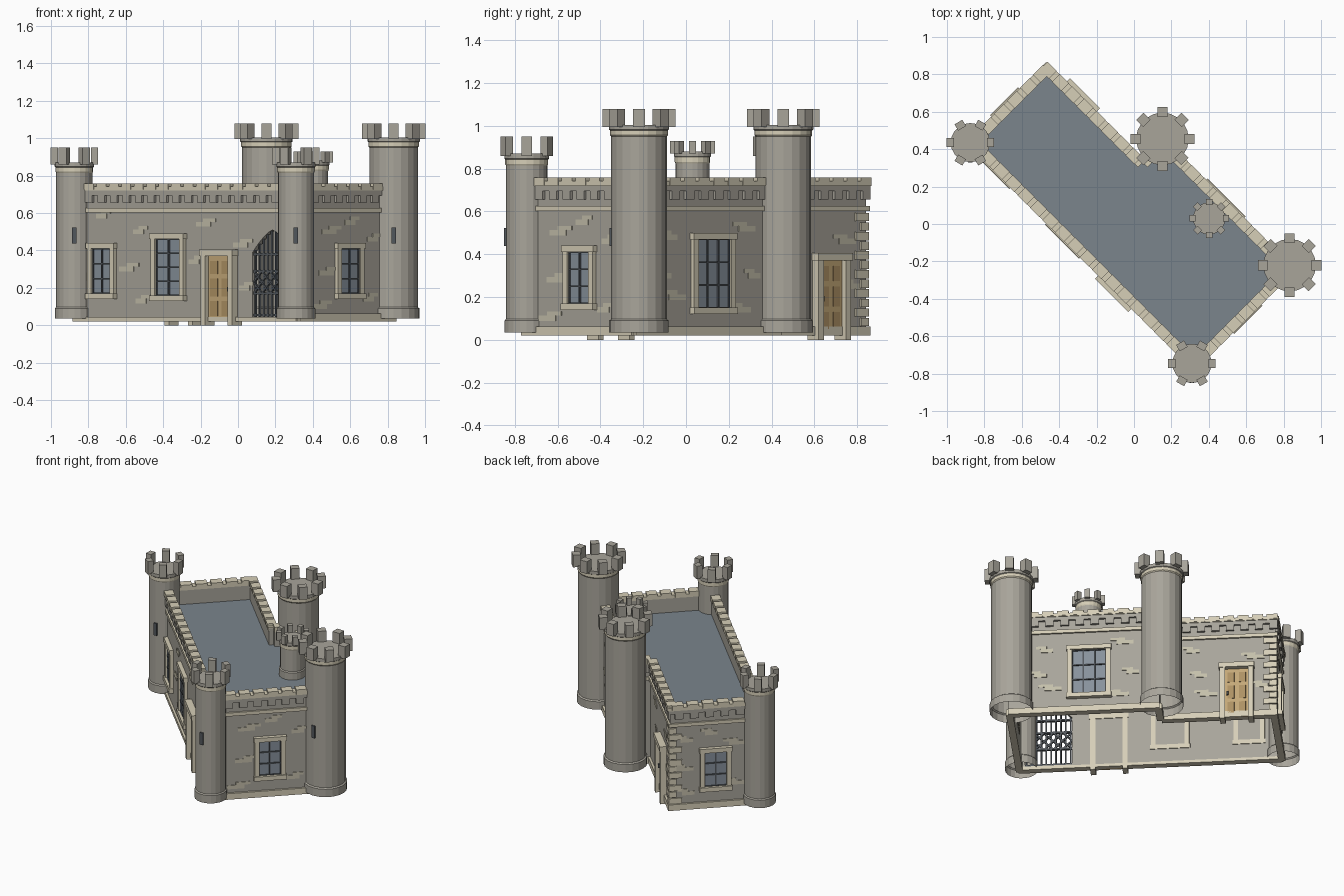
import bpy, bmesh, math
from mathutils import Matrix, Vector

cube = bpy.data.objects.get("Cube")
if cube:
    bpy.data.objects.remove(cube)


def material(name, *srgb):
    lin = [c / 12.92 if c <= 0.04 else ((c + 0.055) / 1.055) ** 2.4 for c in srgb] + [1]
    m = bpy.data.materials.new(name)
    m.use_nodes = True
    m.diffuse_color = lin
    m.node_tree.nodes["Principled BSDF"].inputs["Base Color"].default_value = lin
    return m


STONE = material("grey stone", 0.66, 0.645, 0.605)
TRIM = material("cream trim", 0.84, 0.81, 0.72)
PATCH = material("light stone", 0.77, 0.75, 0.67)
SLATE = material("slate roof", 0.48, 0.52, 0.55)
GLASS = material("window glass", 0.53, 0.57, 0.61)
IRON = material("dark iron", 0.32, 0.34, 0.36)
WOOD = material("oak door", 0.77, 0.66, 0.47)
PANEL = material("door panel", 0.68, 0.57, 0.39)

# Each part collects its geometry in one mesh
parts = {}


def part(name, mat):
    if name not in parts:
        parts[name] = (bmesh.new(), mat)
    return parts[name][0]


TURN = Matrix.Rotation(math.radians(-45), 3, "Z")
LEFT, RIGHT, FRONT, BACK, SIDE, STEP = -0.925, 0.765, -0.31, 0.42, 0.265, -0.2

# Wall planes: along the wall, out of the wall, up
PLANES = {
    "front": lambda s, d, z: TURN @ Vector((s, FRONT - d, z)),
    "right": lambda s, d, z: TURN @ Vector((RIGHT + d, s, z)),
    "back": lambda s, d, z: TURN @ Vector((s, BACK + d, z)),
    "back_side": lambda s, d, z: TURN @ Vector((s, SIDE + d, z)),
    "left": lambda s, d, z: TURN @ Vector((LEFT - d, s, z)),
    "step": lambda s, d, z: TURN @ Vector((STEP - d, s, z)),
}


def prism(bm, wall, outline, d0, d1):
    P = PLANES[wall]
    a = [bm.verts.new(P(s, d0, z)) for s, z in outline]
    b = [bm.verts.new(P(s, d1, z)) for s, z in outline]
    n = len(a)
    faces = [bm.faces.new(a), bm.faces.new(b[::-1])]
    for i in range(n):
        j = (i + 1) % n
        faces.append(bm.faces.new((a[j], a[i], b[i], b[j])))
    bmesh.ops.recalc_face_normals(bm, faces=faces)


def box(bm, wall, s0, s1, d0, d1, z0, z1):
    prism(bm, wall, [(s0, z0), (s1, z0), (s1, z1), (s0, z1)], d0, d1)


def strip(bm, wall, p, q, w, d0, d1):
    p, q = Vector(p), Vector(q)
    t = (q - p).normalized() * w / 2
    n = Vector((-t.y, t.x))
    prism(bm, wall, [p - n, q - n, q + n, p + n], d0, d1)


def lathe(bm, centre, profile, sides):
    rings = []
    for r, z in profile:
        rings.append([bm.verts.new((centre[0] + r * math.cos(k * math.tau / sides),
                                    centre[1] + r * math.sin(k * math.tau / sides), z))
                      for k in range(sides)])
    for lo, hi in zip(rings, rings[1:]):
        for k in range(sides):
            j = (k + 1) % sides
            bm.faces.new((lo[k], lo[j], hi[j], hi[k]))
    return rings


# Walls, the front one with a pointed gateway
GATE0, GATE1, SPRING, PEAK = 0.42, 0.72, 0.39, 0.51
GATE_MID = (GATE0 + GATE1) / 2


def arch(s):
    t = abs(s - GATE_MID) / (GATE1 - GATE0) * 2
    return SPRING + (PEAK - SPRING) * (1 - t ** 1.4)


arch_line = [(GATE0 + (GATE1 - GATE0) * i / 10) for i in range(11)]
FOOT, TOP = 0.04, 0.735
outline = [(LEFT, FOOT), (GATE0, FOOT)] + [(s, arch(s)) for s in arch_line]
outline += [(GATE1, FOOT), (RIGHT, FOOT), (RIGHT, TOP), (LEFT, TOP)]
prism(part("front_wall", STONE), "front", outline, -0.03, 0)
spans = {"front": (LEFT, RIGHT), "right": (FRONT, BACK), "back": (STEP, RIGHT),
         "back_side": (LEFT, STEP), "left": (FRONT, SIDE), "step": (SIDE, BACK)}
for wall, (s0, s1) in spans.items():
    if wall != "front":
        box(part(wall + "_wall", STONE), wall, s0, s1, -0.03, 0, FOOT, TOP)
    # Plinth, string course and parapet with corbels and coping stones
    if wall == "back_side":
        s0 -= 0.015
    if wall == "left":
        s1 += 0.015
    box(part("plinth", TRIM), wall, s0, s1, -0.03, 0.015, 0.02, 0.045 if wall == "front" else 0.062)
    box(part("string_course", TRIM), wall, s0, s1, 0, 0.012, 0.602, 0.626)
    box(part("parapet_band", STONE), wall, s0, s1, 0, 0.015, 0.695, 0.72)
    box(part("coping", TRIM), wall, s0, s1, -0.035, 0.02, 0.72, 0.742)
    count = max(1, round((s1 - s0) / 0.095))
    step = (s1 - s0) / count
    for i in range(count):
        s = s0 + i * step
        box(part("corbels", STONE), wall, s, s + step * 0.55, 0, 0.015, 0.657, 0.696)
        box(part("coping_stones", TRIM), wall, s, s + step * 0.75, -0.037, 0.022, 0.725, 0.758)

# Flat roof
bm = part("roof", SLATE)
corners = [(LEFT, FRONT), (RIGHT, FRONT), (RIGHT, BACK), (STEP, BACK), (STEP, SIDE), (LEFT, SIDE)]
bm.faces.new([bm.verts.new(TURN @ Vector((u, v, 0.62))) for u, v in corners])

# Corner quoins
for i in range(12):
    z, long = 0.065 + i * 0.0445, 0.075 if i % 2 else 0.04
    bm = part("quoins", TRIM)
    box(bm, "back_side", LEFT - 0.01, LEFT + long, -0.01, 0.01, z, z + 0.038)
    box(bm, "left", SIDE - 0.115 + long, SIDE + 0.01, -0.01, 0.01, z, z + 0.038)


def frame(name, wall, s, w, z0, z1, t, d, sill=True):
    bm = part(name, TRIM)
    for e in (-1, 1):
        a, b = sorted((s + e * w / 2, s + e * (w / 2 - t)))
        box(bm, wall, a, b, -0.035, d, z0, z1)
    box(bm, wall, s - w / 2 - 0.006, s + w / 2 + 0.006, -0.035, d + 0.005, z1 - t, z1)
    if sill:
        box(bm, wall, s - w / 2 - 0.006, s + w / 2 + 0.006, -0.035, d + 0.008, z0, z0 + t)


def window(wall, s, w, z0, z1, cols, rows):
    t = 0.03
    frame("window_frames", wall, s, w, z0, z1, t, 0.022)
    a, b, lo, hi = s - w / 2 + t, s + w / 2 - t, z0 + t, z1 - t
    box(part("window_panes", GLASS), wall, a, b, 0, 0.004, lo, hi)
    bars = part("window_bars", IRON)
    for i in range(cols + 1):
        x = a + (b - a) * i / cols
        box(bars, wall, x - 0.004, x + 0.004, 0.002, 0.012, lo, hi)
    for i in range(rows + 1):
        z = lo + (hi - lo) * i / rows
        box(bars, wall, a, b, 0.002, 0.012, z - 0.004, z + 0.004)


window("front", -0.71, 0.2, 0.14, 0.44, 2, 3)
window("front", -0.206, 0.245, 0.13, 0.49, 2, 4)
window("right", 0.07, 0.2, 0.14, 0.44, 2, 3)
window("left", -0.027, 0.2, 0.14, 0.44, 2, 3)
window("back", 0.25, 0.275, 0.12, 0.5, 3, 3)


def door(wall, s, w):
    frame("door_frames", wall, s, w, 0, 0.405, 0.034, 0.04, False)
    a, b = s - w / 2 + 0.034, s + w / 2 - 0.034
    box(part("doors", WOOD), wall, a, b, 0, 0.012, 0.02, 0.372)
    for i in range(2):
        for z0, z1 in ((0.05, 0.13), (0.155, 0.25), (0.275, 0.345)):
            x = a + 0.016 + i * (b - a) / 2
            box(part("door_panels", PANEL), wall, x, x + (b - a) / 2 - 0.03, 0.01, 0.015, z0, z1)
    box(part("door_handles", IRON), wall, b - 0.02, b - 0.008, 0.01, 0.025, 0.18, 0.205)


door("front", 0.185, 0.24)
door("back_side", -0.68, 0.215)

# Iron gate: uprights, rails and a lattice band
bm = part("gate", IRON)
for i in range(10):
    s = GATE0 + 0.01 + i * (GATE1 - GATE0 - 0.02) / 9
    box(bm, "front", s - 0.005, s + 0.005, -0.02, -0.008, 0.045, arch(s))
for z in (0.055, 0.17, 0.29, 0.38):
    box(bm, "front", GATE0, GATE1, -0.022, -0.006, z - 0.006, z + 0.006)
for i in range(5):
    s = GATE0 + i * 0.06
    for z0, z1 in ((0.17, 0.23), (0.23, 0.29)):
        strip(bm, "front", (s, z0), (s + 0.06, z1), 0.009, -0.02, -0.006)
        strip(bm, "front", (s, z1), (s + 0.06, z0), 0.009, -0.02, -0.006)

# Scattered pale stones in the walls
stones = {
    "front": [(-0.72, 0.585), (0.05, 0.54), (-0.44, 0.5), (-0.53, 0.3), (-0.42, 0.13),
              (0.33, 0.43), (-0.02, 0.34), (-0.86, 0.25), (0.36, 0.2)],
    "right": [(0.08, 0.55), (-0.1, 0.28), (0.25, 0.46), (-0.08, 0.5), (0.22, 0.14), (-0.15, 0.1)],
    "back": [(0.52, 0.48), (0.48, 0.2), (-0.03, 0.3), (0.02, 0.52), (0.56, 0.3), (0.05, 0.14)],
    "back_side": [(-0.45, 0.34), (-0.5, 0.2), (-0.4, 0.52), (-0.8, 0.46), (-0.84, 0.25)],
    "left": [(0.16, 0.5), (-0.17, 0.46), (0.15, 0.13), (-0.16, 0.18), (0.0, 0.54), (0.17, 0.3)],
}
for wall, spots in stones.items():
    for i, (s, z) in enumerate(spots):
        w = 0.055 if i % 2 else 0.04
        box(part("pale_stones", PATCH), wall, s - w, s + w, 0, 0.004, z - 0.013, z + 0.013)
        box(part("pale_stones", PATCH), wall, s, s + w * 1.7, 0, 0.004, z + 0.013, z + 0.032)


def tower(name, centre, r, top, rise, count, foot):
    cap = r * 1.08
    bm = part(name, STONE)
    base = [(r * 1.07, foot), (r * 1.07, foot + 0.055), (r, foot + 0.062)]
    rings = lathe(bm, centre, base + [(r, top - 0.03), (cap, top - 0.022), (cap, top)], 20)
    bm.faces.new(rings[-1])
    lathe(part(name + "_collar", TRIM), centre,
          [(r, top - 0.055), (r * 1.04, top - 0.048), (r * 1.04, top - 0.026), (r, top - 0.024)], 20)
    # Merlons round the rim
    for k in range(count):
        spin = Matrix.Translation((*centre, 0)) @ Matrix.Rotation(k * math.tau / count, 4, "Z")
        at = Matrix.Translation((cap + r * 0.03, 0, top + rise / 2 - 0.005))
        size = Matrix.Diagonal((r * 0.4, r * (0.42 if count > 6 else 0.5), rise + 0.01, 1))
        bmesh.ops.create_cube(bm, size=1, matrix=spin @ at @ size)


def slit(centre, r):
    bm = part("arrow_slits", IRON)
    for m, size in ((0.0, (0.024, 0.016, 0.085)),):
        bmesh.ops.create_cube(bm, size=1, matrix=Matrix.Translation((centre[0], centre[1] - r, 0.48))
                              @ Matrix.Diagonal((*size, 1)))


tower("left_tower", (-0.875, 0.435), 0.097, 0.87, 0.08, 6, 0.035)
tower("front_tower", (0.31, -0.745), 0.097, 0.87, 0.08, 6, 0.035)
tower("right_tower", (0.832, -0.22), 0.13, 1.005, 0.075, 8, 0.035)
tower("back_tower", (0.152, 0.455), 0.13, 1.005, 0.075, 8, 0.035)
tower("roof_turret", (0.402, 0.03), 0.08, 0.88, 0.05, 8, 0.615)
slit((-0.875, 0.435), 0.097)
slit((0.31, -0.745), 0.097)
slit((0.832, -0.22), 0.13)

# Turn every part into an object
for name, (bm, mat) in parts.items():
    mesh = bpy.data.meshes.new(name)
    bm.to_mesh(mesh)
    bm.free()
    mesh.materials.append(mat)
    bpy.context.collection.objects.link(bpy.data.objects.new(name, mesh))
